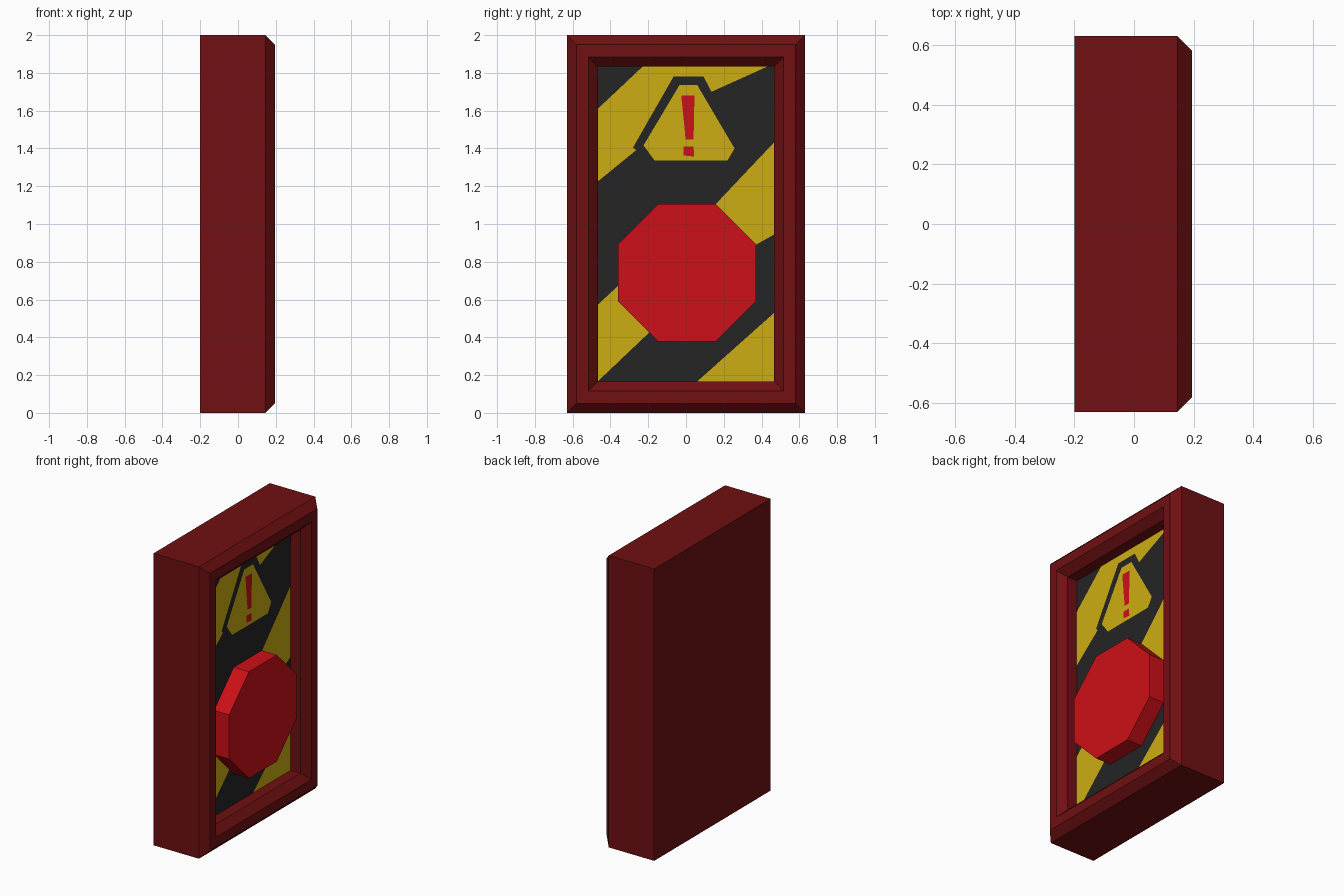
import bpy, bmesh, math

if "Cube" in bpy.data.objects:
    bpy.data.objects.remove(bpy.data.objects["Cube"])

PANEL_X = 0.07   # depth of the recessed panel


def material(name, rgb):
    m = bpy.data.materials.new(name)
    m.diffuse_color = (*rgb, 1)
    m.use_nodes = True
    m.node_tree.nodes["Principled BSDF"].inputs["Base Color"].default_value = m.diffuse_color
    return m


MAROON = material("maroon", (0.16, 0.005, 0.006))
BLACK = material("black", (0.018, 0.018, 0.018))
YELLOW = material("yellow", (0.61, 0.42, 0.006))
RED = material("red", (0.61, 0.005, 0.009))


def finish(name, bm, mat):
    me = bpy.data.meshes.new(name)
    bm.to_mesh(me)
    bm.free()
    me.materials.append(mat)
    ob = bpy.data.objects.new(name, me)
    bpy.context.collection.objects.link(ob)
    return ob


def loft(name, rings, mat, cap_start=True, cap_end=True):
    """Bridge equal-length rings of points, counter-clockwise seen from +x."""
    bm = bmesh.new()
    loops = [[bm.verts.new(p) for p in ring] for ring in rings]
    n = len(loops[0])
    for a, b in zip(loops, loops[1:]):
        for i in range(n):
            j = (i + 1) % n
            bm.faces.new((a[i], a[j], b[j], b[i]))
    if cap_start:
        bm.faces.new(loops[0][::-1])
    if cap_end:
        bm.faces.new(loops[-1])
    return finish(name, bm, mat)


def rect(x, hy, hz):
    return [(x, sy * hy, 1 + sz * hz) for sy, sz in ((-1, -1), (1, -1), (1, 1), (-1, 1))]


def decal(name, pts, mat, lift):
    """Flat marking just above the panel, given as (y, z) points."""
    bm = bmesh.new()
    f = bm.faces.new([bm.verts.new((PANEL_X + lift, y, z)) for y, z in pts])
    f.normal_update()
    if f.normal.x < 0:
        f.normal_flip()
    bmesh.ops.triangulate(bm, faces=[f])
    finish(name, bm, mat)


# Housing: box with chamfered front rim and bevelled recess
loft("housing", [rect(-0.2, 0.63, 1.0), rect(0.145, 0.63, 1.0), rect(0.195, 0.58, 0.95),
                 rect(0.195, 0.517, 0.883), rect(0.145, 0.467, 0.833),
                 rect(PANEL_X, 0.467, 0.833)], MAROON, cap_end=False)

# Recessed back panel
loft("panel", [rect(PANEL_X, 0.467, 0.833)], BLACK, cap_start=False)

# Hazard stripes
decal("stripe_top", [(-.467, 1.61), (-.23, 1.833), (.43, 1.833), (.135, 1.70), (.093, 1.78),
                     (-.066, 1.78), (-.28, 1.406), (-.265, 1.39), (-.467, 1.225)], YELLOW, 0.002)
decal("stripe_right", [(.467, 1.433), (.157, 1.105), (.37, .89), (.467, .945)], YELLOW, 0.002)
decal("stripe_left", [(-.467, .573), (-.358, .674), (-.358, .59), (-.195, .425), (-.467, .167)],
      YELLOW, 0.002)
decal("stripe_bottom", [(.467, .53), (.467, .167), (.06, .167)], YELLOW, 0.002)

# Warning sign
decal("warning_sign", [(-.035, 1.735), (.06, 1.735), (.257, 1.40), (.22, 1.337),
                       (-.167, 1.337), (-.225, 1.416)], YELLOW, 0.002)
decal("warning_bar", [(-.025, 1.68), (.045, 1.68), (.04, 1.447), (-.002, 1.447)], RED, 0.004)
decal("warning_dot", [(-.013, 1.41), (.04, 1.41), (.043, 1.357), (-.013, 1.363)], RED, 0.004)


# Octagonal push button
def octagon(x, apothem=0.365):
    r = apothem / math.cos(math.pi / 8)
    angles = [math.pi / 8 + i * math.pi / 4 for i in range(8)]
    return [(x, 0.005 + r * math.cos(a), 0.742 + r * math.sin(a)) for a in angles]


loft("button", [octagon(PANEL_X), octagon(0.185)], RED, cap_start=False)
